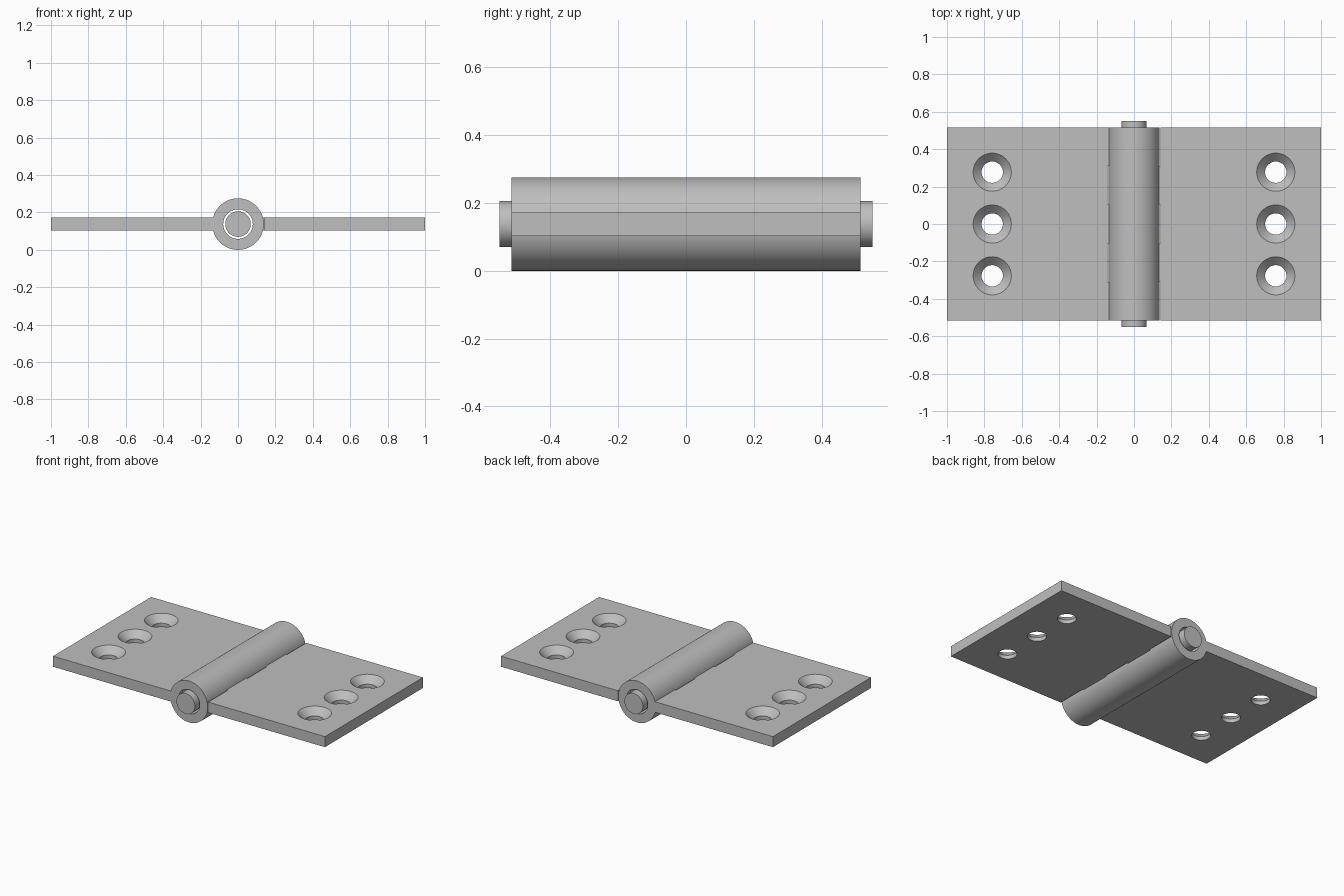
import bpy, math

default = bpy.data.objects.get("Cube")
if default:
    bpy.data.objects.remove(default, do_unlink=True)

BARREL_R, BORE_R, PIN_R = 0.1375, 0.079, 0.068
HALF_Y, PIN_HALF = 0.515, 0.55
AXIS_Z = BARREL_R
PLATE_T = 0.07
PLATE_TOP = AXIS_Z + PLATE_T / 2
GAP_X = 0.141
KNUCKLES = 5
PITCH = 2 * HALF_Y / KNUCKLES

steel = bpy.data.materials.new("brushed grey")
steel.use_nodes = True
grey = (0.52, 0.52, 0.52, 1)
steel.diffuse_color = grey
steel.node_tree.nodes["Principled BSDF"].inputs["Base Color"].default_value = grey


def box(name, x0, x1, y0, y1, z0, z1):
    bpy.ops.mesh.primitive_cube_add(
        size=1, location=((x0 + x1) / 2, (y0 + y1) / 2, (z0 + z1) / 2))
    ob = bpy.context.object
    ob.name = name
    ob.scale = (abs(x1 - x0), y1 - y0, z1 - z0)
    bpy.ops.object.transform_apply(location=True, rotation=True, scale=True)
    return ob


def rod(name, radius, y0, y1):
    """Cylinder along the hinge axis."""
    bpy.ops.mesh.primitive_cylinder_add(
        vertices=96, radius=radius, depth=y1 - y0,
        location=(0, (y0 + y1) / 2, AXIS_Z), rotation=(math.pi / 2, 0, 0))
    ob = bpy.context.object
    ob.name = name
    bpy.ops.object.transform_apply(location=True, rotation=True, scale=True)
    return ob


def combine(target, tool, operation):
    """Apply a boolean and remove the tool."""
    mod = target.modifiers.new("cut", 'BOOLEAN')
    mod.operation, mod.object, mod.solver = operation, tool, 'EXACT'
    bpy.context.view_layer.objects.active = target
    bpy.ops.object.modifier_apply(modifier=mod.name)
    bpy.data.objects.remove(tool, do_unlink=True)


def screw_cutter(x, y):
    """Countersunk cutter: a cone running into a straight hole."""
    hole_r, sink_r, over = 0.057, 0.102, 0.02
    depth = sink_r - hole_r
    bpy.ops.mesh.primitive_cone_add(
        vertices=64, radius1=hole_r - over, radius2=sink_r + over,
        depth=depth + 2 * over, location=(x, y, PLATE_TOP - depth / 2))
    cone = bpy.context.object
    bpy.ops.mesh.primitive_cylinder_add(
        vertices=64, radius=hole_r, depth=PLATE_T * 2,
        location=(x, y, PLATE_TOP - PLATE_T))
    return [cone, bpy.context.object]


def finish(ob):
    ob.data.materials.clear()
    ob.data.materials.append(steel)
    bpy.ops.object.select_all(action='DESELECT')
    ob.select_set(True)
    bpy.context.view_layer.objects.active = ob
    bpy.ops.object.shade_smooth_by_angle(angle=math.radians(25))


def leaf(name, side, own):
    """Plate with its own knuckles and countersunk screw holes."""
    plate = box(name, side * GAP_X, side, -HALF_Y, HALF_Y,
                PLATE_TOP - PLATE_T, PLATE_TOP)
    for i in own:
        y0 = -HALF_Y + i * PITCH
        y1 = y0 + PITCH
        # Tab joins the knuckle to the plate
        knuckle = rod("knuckle", BARREL_R, y0, y1)
        tab = box("tab", side * 0.1, side * (GAP_X + 0.05), y0, y1,
                  PLATE_TOP - PLATE_T, PLATE_TOP)
        combine(knuckle, tab, 'UNION')
        combine(plate, knuckle, 'UNION')
    combine(plate, rod("bore", BORE_R, -1, 1), 'DIFFERENCE')
    for y in (-0.277, 0, 0.277):
        for cutter in screw_cutter(side * 0.758, y):
            combine(plate, cutter, 'DIFFERENCE')
    finish(plate)


leaf("right_leaf", -1, range(0, KNUCKLES, 2))
leaf("left_leaf", 1, range(1, KNUCKLES, 2))

# Pin through the barrel
finish(rod("hinge_pin", PIN_R, -PIN_HALF, PIN_HALF))
